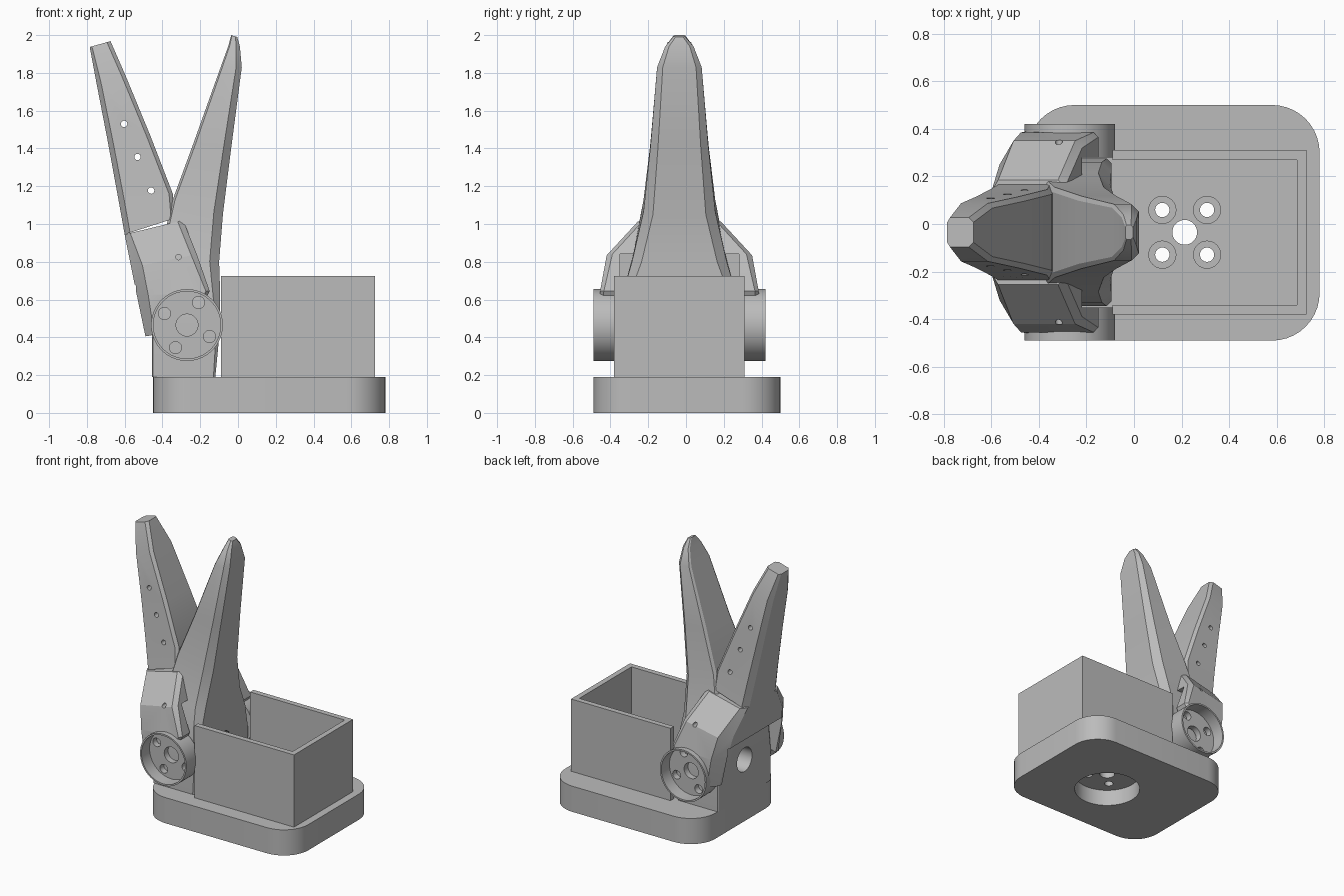
import bpy, bmesh, math
from mathutils import Vector

if "Cube" in bpy.data.objects:
    bpy.data.objects.remove(bpy.data.objects["Cube"])

YC = -0.035                      # shared mid plane of both jaws
PIVOT = (-0.27, 0.465)           # hinge axis (x, z)

grey = bpy.data.materials.new("plain grey")
grey.diffuse_color = (0.5, 0.5, 0.5, 1)
grey.use_nodes = True
grey.node_tree.nodes["Principled BSDF"].inputs["Base Color"].default_value = grey.diffuse_color


def make(name, bm):
    bmesh.ops.recalc_face_normals(bm, faces=bm.faces)
    me = bpy.data.meshes.new(name)
    bm.to_mesh(me)
    bm.free()
    me.materials.append(grey)
    ob = bpy.data.objects.new(name, me)
    bpy.context.collection.objects.link(ob)
    return ob


def rings_to_solid(name, rings):
    bm = bmesh.new()
    vs = [[bm.verts.new(p) for p in r] for r in rings]
    n = len(vs[0])
    for a, b in zip(vs, vs[1:]):
        for i in range(n):
            bm.faces.new((a[i], a[(i + 1) % n], b[(i + 1) % n], b[i]))
    bm.faces.new(vs[0][::-1])
    bm.faces.new(vs[-1])
    return make(name, bm)


def loft(name, sections):
    """Each section: left (x,z), right (x,z), half width, left and right corner cuts."""
    rings = []
    for (lx, lz), (rx, rz), h, cl, cr in sections:
        L, R = Vector((lx, YC, lz)), Vector((rx, YC, rz))
        d = (R - L).normalized()
        w = Vector((0, 1, 0))
        rings.append([L + w * (h - cl), L + d * cl * .6 + w * h,
                      R - d * cr + w * h, R + w * (h - cr),
                      R - w * (h - cr), R - d * cr - w * h,
                      L + d * cl * .6 - w * h, L - w * (h - cl)])
    return rings_to_solid(name, rings)


def box(name, x0, x1, y0, y1, z0, z1):
    rect = [(x0, y0), (x1, y0), (x1, y1), (x0, y1)]
    return rings_to_solid(name, [[(x, y, z) for x, y in rect] for z in (z0, z1)])


def rod(name, centre, axis, r, a, b, n=32):
    """Cylinder along an axis from a to b; centre gives the other two coordinates."""
    rings = []
    for t in (a, b):
        ring = []
        for i in range(n):
            an = 2 * math.pi * i / n
            p = [centre[0] + r * math.cos(an), centre[1] + r * math.sin(an)]
            p.insert("xyz".index(axis), t)
            ring.append(p)
        rings.append(ring)
    return rings_to_solid(name, rings)


def boolean(ob, others, op="DIFFERENCE"):
    for c in others:
        m = ob.modifiers.new("cut", "BOOLEAN")
        m.object, m.operation, m.solver = c, op, "EXACT"
        c.hide_render = True
    dg = bpy.context.evaluated_depsgraph_get()
    me = bpy.data.meshes.new_from_object(ob.evaluated_get(dg))
    ob.modifiers.clear()
    ob.data = me
    for c in others:
        bpy.data.objects.remove(c)


# Base plate with rounded corners, bottom pocket and screw holes
outline = []
r = 0.2
for cx, cy, a0 in ((.58, .3, 0), (-.25, .3, 90), (-.25, -.29, 180), (.58, -.29, 270)):
    for k in range(11):
        a = math.radians(a0 + 9 * k)
        outline.append((cx + r * math.cos(a), cy + r * math.sin(a)))
base = rings_to_solid("base_plate", [[(x, y, z) for x, y in outline] for z in (0, .19)])
hx, hy = 0.213, -0.035
cuts = [rod("pocket", (hx, hy), "z", .225, -.1, .12, 64),
        rod("centre_hole", (hx, hy), "z", .052, -.1, .3)]
for sx in (-1, 1):
    for sy in (-1, 1):
        c = (hx + sx * .094, hy + sy * .094)
        cuts += [rod("screw_hole", c, "z", .03, -.1, .3),
                 rod("counterbore", c, "z", .057, .165, .3)]
boolean(base, cuts)

# Open housing, with its -x end left open toward the jaw mount
housing = box("housing", -.09, .725, -.38, .31, .19, .725)
boolean(housing, [box("housing_void", -.2, .685, -.34, .27, .1, .9)])

# Fixed jaw: hinge mount rising into a tapering finger
fixed = loft("fixed_jaw", [
    ((-.455, .19), (-.12, .19), .31, .01, .01),
    ((-.455, .45), (-.095, .45), .31, .01, .02),
    ((-.455, .65), (-.095, .65), .295, .02, .04),
    ((-.42, .82), (-.10, .80), .25, .03, .05),
    ((-.345, 1.13), (-.08, 1.05), .19, .02, .05),
    ((-.235, 1.43), (-.035, 1.41), .153, .02, .04),
    ((-.092, 1.83), (.02, 1.83), .118, .015, .03),
    ((-.052, 1.94), (.01, 1.94), .075, .012, .02),
    ((-.036, 2.0), (-.004, 1.99), .03, .008, .01)])
boolean(fixed, [rod("mount_hole", (YC, .46), "x", .088, -.7, .2)])

# Moving finger with cross holes
finger = loft("moving_finger", [
    ((-.60, .945), (-.335, 1.03), .20, .05, .02),
    ((-.635, 1.14), (-.345, 1.16), .18, .05, .02),
    ((-.69, 1.44), (-.465, 1.47), .15, .045, .02),
    ((-.75, 1.75), (-.595, 1.785), .122, .04, .02),
    ((-.785, 1.937), (-.675, 1.968), .062, .02, .02)])
boolean(finger, [rod("cross_hole", c, "y", .017, -1, 1, 20)
                 for c in ((-.603, 1.53), (-.532, 1.355), (-.46, 1.177))])

# Moving fork: shoulders, two arms and round hinge cups
fork = loft("moving_fork", [
    ((-.49, .405), (-.25, .45), .425, .08, .01),
    ((-.535, .62), (-.15, .645), .42, .10, .02),
    ((-.565, .77), (-.218, .84), .385, .10, .03),
    ((-.60, .945), (-.29, 1.02), .22, .05, .03)])
boolean(fork, [rod("hinge_cup", PIVOT, "y", .19, YC + s * .30, YC + s * .455, 64)
               for s in (-1, 1)], "UNION")
cuts = [box("fork_gap", -.46, .2, YC - .315, YC + .315, 0, .84),
        box("fork_back_gap", -.9, -.45, YC - .315, YC + .315, 0, .68)]
for s in (-1, 1):
    cuts.append(rod("cup_recess", PIVOT, "y", .178, YC + s * .36, YC + s * .6, 64))
cuts.append(rod("axle_hole", PIVOT, "y", .058, -1, 1))
for k in range(4):
    a = math.radians(63 + 90 * k)
    cuts.append(rod("bolt_hole", (PIVOT[0] + .134 * math.cos(a), PIVOT[1] + .134 * math.sin(a)),
                    "y", .032, -1, 1, 24))
cuts.append(rod("shoulder_hole", (-.315, .825), "y", .015, -1, 1, 16))
boolean(fork, cuts)

# Smooth the rounded surfaces, keep hard edges
for ob in (base, housing, fixed, finger, fork):
    bpy.ops.object.select_all(action="DESELECT")
    ob.select_set(True)
    bpy.context.view_layer.objects.active = ob
    bpy.ops.object.shade_smooth_by_angle(angle=math.radians(25))
